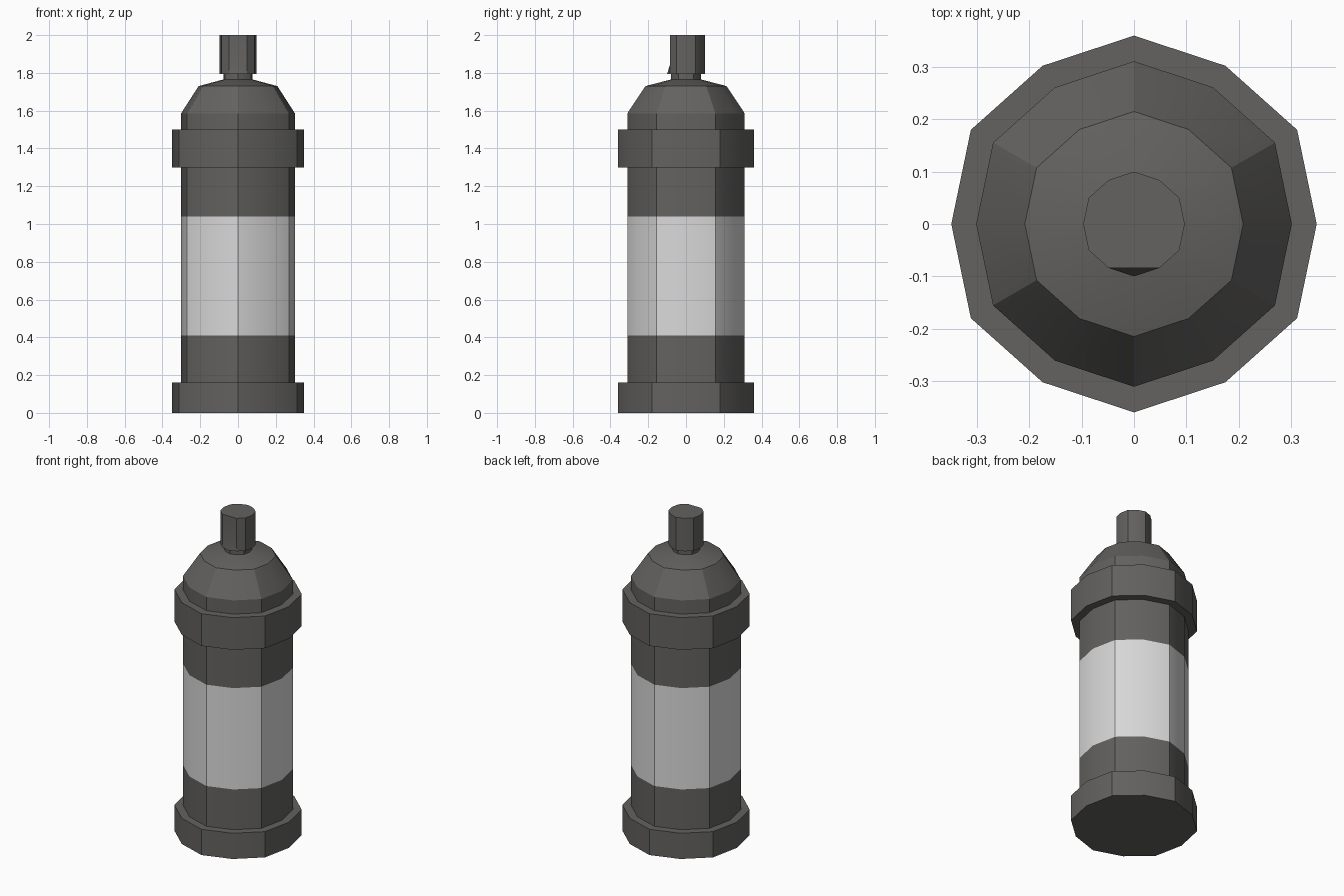
import bpy, bmesh, math

if "Cube" in bpy.data.objects:
    bpy.data.objects.remove(bpy.data.objects["Cube"])


def material(name, rgb):
    m = bpy.data.materials.new(name)
    m.diffuse_color = (*rgb, 1)
    m.use_nodes = True
    m.node_tree.nodes["Principled BSDF"].inputs["Base Color"].default_value = m.diffuse_color
    return m


dark = material("dark grey", (0.125, 0.122, 0.118))
pale = material("pale label", (0.70, 0.70, 0.70))


def lathe(name, profile, mats=(dark,), label=None, tweak=None):
    """Stack 12-sided rings (every other corner slightly pulled in) and cap both ends."""
    bm = bmesh.new()
    rings = []
    for r, z in profile:
        ring = []
        for i in range(12):
            a = math.radians(30 * i)
            k = r * (0.97 if i % 2 == 0 else 1.0)
            # the corners on the y axis are the full-radius ones
            ring.append(bm.verts.new((k * math.cos(a), k * math.sin(a), z)))
        rings.append(ring)
    if tweak:
        tweak(rings)
    for lo, hi in zip(rings, rings[1:]):
        for i in range(12):
            j = (i + 1) % 12
            bm.faces.new((lo[i], lo[j], hi[j], hi[i]))
    bm.faces.new(rings[0][::-1])
    bm.faces.new(rings[-1])
    bm.normal_update()
    if label:
        for f in bm.faces:
            f.material_index = int(label[0] < f.calc_center_median().z < label[1])
    me = bpy.data.meshes.new(name)
    bm.to_mesh(me)
    bm.free()
    ob = bpy.data.objects.new(name, me)
    bpy.context.collection.objects.link(ob)
    for m in mats:
        me.materials.append(m)
    bpy.ops.object.select_all(action='DESELECT')
    ob.select_set(True)
    bpy.context.view_layer.objects.active = ob
    bpy.ops.object.shade_smooth_by_angle(angle=math.radians(30))
    return ob


def full_corners(rings):
    """Put the full-radius corners on angles 30, 90, 150..."""
    for ring in rings:
        for i, v in enumerate(ring):
            assert i % 2 == 0 or v.co.xy.length > 0


def flatten_front(rings):
    """Flat spray face: pull the front corner in above the lower lip."""
    for ring in rings[1:]:
        ring[9].co.y = ring[8].co.y


# Can body with label band and sloped shoulder
lathe("can_body", [(0.311, 0.10), (0.311, 0.41), (0.311, 1.04), (0.311, 1.585),
                   (0.215, 1.73), (0.08, 1.765)], (dark, pale), (0.41, 1.04))
# Base and upper collar
lathe("base_ring", [(0.36, 0), (0.36, 0.16)])
lathe("upper_collar", [(0.36, 1.30), (0.36, 1.50)])
# Valve stem and spray button
lathe("valve_stem", [(0.08, 1.75), (0.08, 1.80)])
lathe("spray_button", [(0.10, 1.795), (0.10, 1.845), (0.10, 2.0)], tweak=flatten_front)
